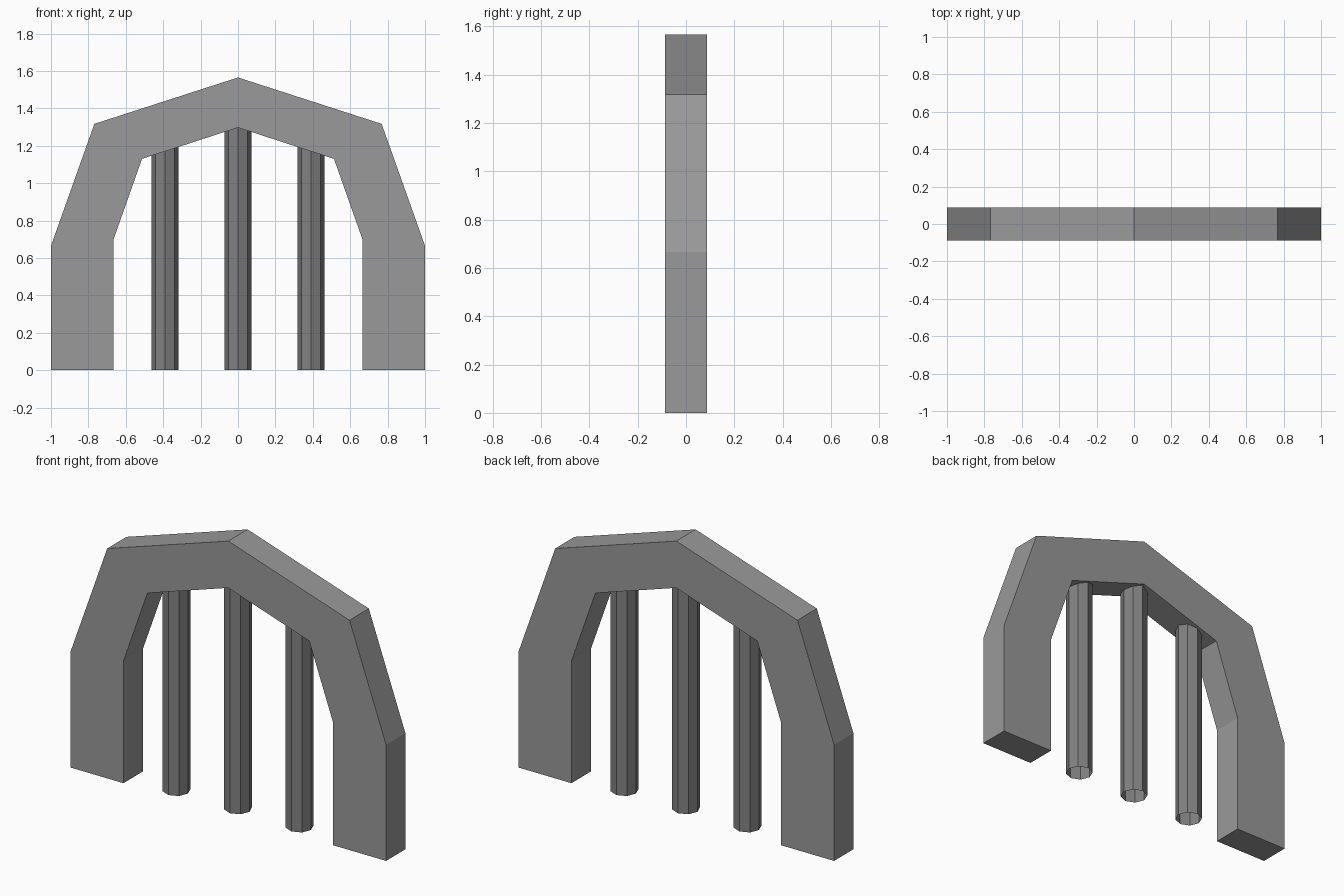
import bpy
import bmesh
from math import cos, sin, pi

cube = bpy.data.objects.get("Cube")
if cube:
    bpy.data.objects.remove(cube, do_unlink=True)


def make_material(name, value):
    mat = bpy.data.materials.new(name)
    mat.use_nodes = True
    colour = (value, value, value, 1)
    mat.diffuse_color = colour
    mat.node_tree.nodes["Principled BSDF"].inputs["Base Color"].default_value = colour
    return mat


def make_object(name, bm, mat):
    bmesh.ops.recalc_face_normals(bm, faces=bm.faces)
    mesh = bpy.data.meshes.new(name)
    bm.to_mesh(mesh)
    bm.free()
    mesh.materials.append(mat)
    obj = bpy.data.objects.new(name, mesh)
    bpy.context.collection.objects.link(obj)
    return obj


stone = make_material("stone grey", 0.32)
iron = make_material("iron grey", 0.22)

# Arch: half outline mirrored, then extruded through its depth
DEPTH = 0.175
outer = [(1, 0), (1, 0.665), (0.768, 1.317), (0, 1.565)]
inner = [(0.665, 0), (0.665, 0.7), (0.513, 1.13), (0, 1.297)]


def mirrored(path):
    return path + [(-x, z) for x, z in reversed(path[:-1])]


outline = mirrored(outer) + mirrored(inner)[::-1]
bm = bmesh.new()
face = bm.faces.new([bm.verts.new((x, -DEPTH / 2, z)) for x, z in outline])
extruded = bmesh.ops.extrude_face_region(bm, geom=[face], use_keep_orig=True)
moved = [v for v in extruded["geom"] if isinstance(v, bmesh.types.BMVert)]
bmesh.ops.translate(bm, verts=moved, vec=(0, DEPTH, 0))
make_object("arch", bm, stone)


# Bars: open eight-sided tubes that end just inside the arch
def make_bar(name, x, height):
    bm = bmesh.new()
    rings = []
    for z in (0, height):
        rings.append([bm.verts.new((x + 0.073 * cos(i * pi / 4),
                                    0.073 * sin(i * pi / 4), z)) for i in range(8)])
    low, high = rings
    for i in range(8):
        j = (i + 1) % 8
        bm.faces.new((low[i], low[j], high[j], high[i]))
    make_object(name, bm, iron)


for name, x, height in (("right_bar", -0.39, 1.22), ("middle_bar", 0, 1.32),
                        ("left_bar", 0.39, 1.22)):
    make_bar(name, x, height)
